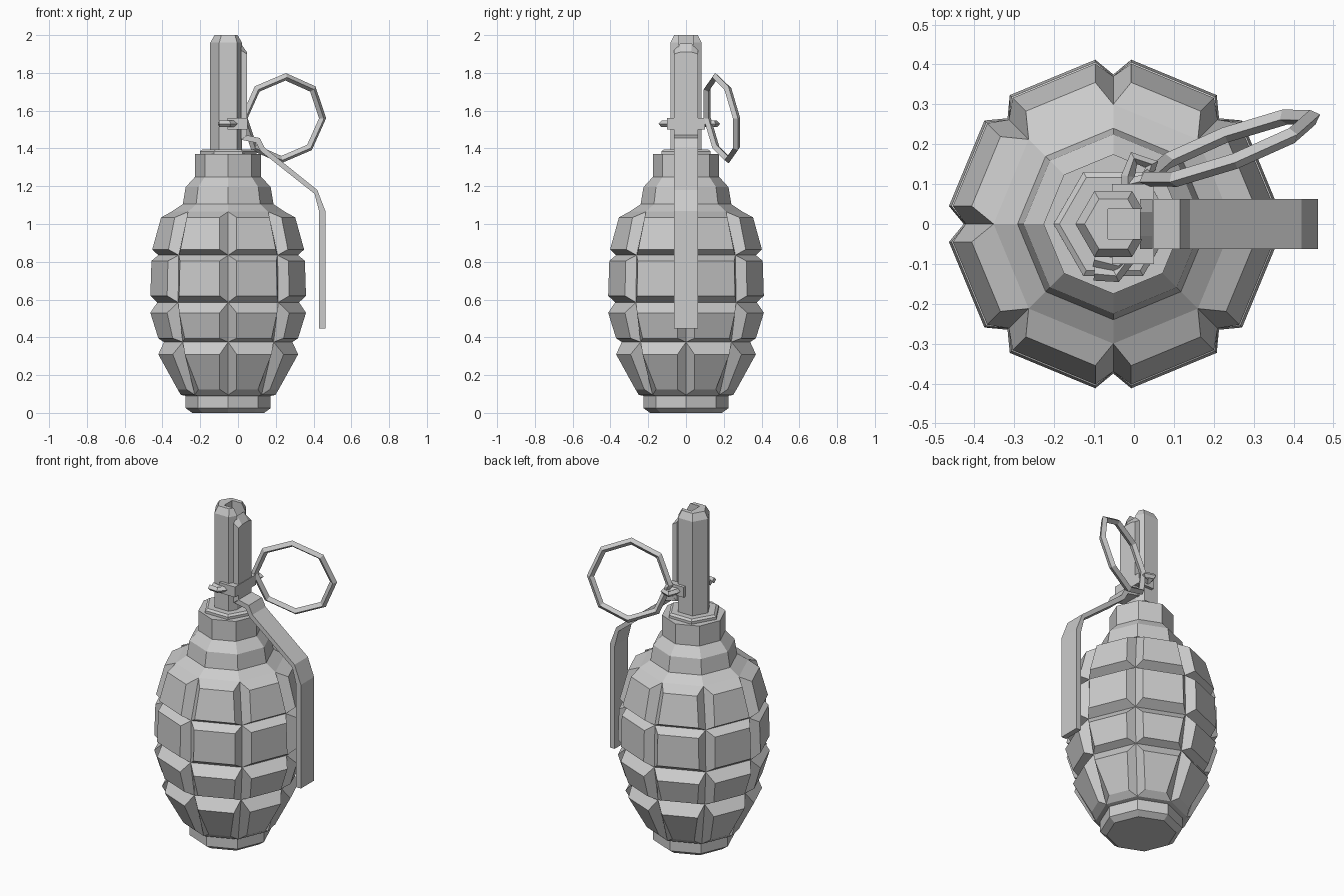
import bpy, bmesh, math
from mathutils import Vector, Matrix

if "Cube" in bpy.data.objects:
    bpy.data.objects.remove(bpy.data.objects["Cube"])

CX = -0.052  # axis of the body


def finish(bm, name):
    bmesh.ops.remove_doubles(bm, verts=bm.verts, dist=0.0005)
    bmesh.ops.recalc_face_normals(bm, faces=bm.faces)
    me = bpy.data.meshes.new(name)
    bm.to_mesh(me)
    bm.free()
    ob = bpy.data.objects.new(name, me)
    bpy.context.collection.objects.link(ob)
    return ob


def quad(bm, pts):
    bm.faces.new([bm.verts.new(p) for p in pts])


def ring_point(k, r, z, side=0.0, n=8):
    a = 2 * math.pi * k / n
    return Vector((CX + r * math.cos(a) - side * math.sin(a),
                   r * math.sin(a) + side * math.cos(a), z))


def lathe(bm, profile, n):
    """Faceted surface of revolution through (radius, z) pairs."""
    for (r0, z0), (r1, z1) in zip(profile, profile[1:]):
        for k in range(n):
            quad(bm, [ring_point(k, r0, z0, n=n), ring_point(k + 1, r0, z0, n=n),
                      ring_point(k + 1, r1, z1, n=n), ring_point(k, r1, z1, n=n)])


def cap(bm, r, z, n):
    quad(bm, [ring_point(k, r, z, n=n) for k in range(n)])


def prism(name, outline, to_3d, lo, hi):
    """Extrude a 2D outline between two depths."""
    bm = bmesh.new()
    a = [bm.verts.new(to_3d(p, lo)) for p in outline]
    b = [bm.verts.new(to_3d(p, hi)) for p in outline]
    bm.faces.new(a)
    bm.faces.new(b)
    for i in range(len(a)):
        j = (i + 1) % len(a)
        bm.faces.new((a[i], a[j], b[j], b[i]))
    return finish(bm, name)


# Body: octagonal core with raised segments between the grooves
bm = bmesh.new()
lathe(bm, [(.175, 1.37), (.175, 1.25), (.225, 1.195), (.24, 1.105), (.30, 1.065)], 8)
lathe(bm, [(.25, .095), (.225, .09), (.225, .025), (.19, 0)], 8)
cap(bm, .175, 1.37, 8)
cap(bm, .19, 0, 8)
grooves = [(.30, 1.065), (.37, .835), (.375, .585), (.34, .375), (.25, .095)]
bumps = [((.355, 1.035), (.402, .865)), ((.406, .805), (.412, .62)),
         ((.412, .53), (.37, .395)), ((.37, .31), (.268, .125))]
for i, (top, bottom) in enumerate(bumps):
    for k in range(8):
        base = [ring_point(k, *grooves[i]), ring_point(k + 1, *grooves[i]),
                ring_point(k + 1, *grooves[i + 1]), ring_point(k, *grooves[i + 1])]
        out = [ring_point(k, *top, .045), ring_point(k + 1, *top, -.045),
               ring_point(k + 1, *bottom, -.045), ring_point(k, *bottom, .045)]
        quad(bm, out)
        for j in range(4):
            m = (j + 1) % 4
            quad(bm, [base[j], base[m], out[m], out[j]])
finish(bm, "segmented_body")

# Collar on the neck
bm = bmesh.new()
lathe(bm, [(.15, 1.36), (.15, 1.385), (.135, 1.395)], 6)
cap(bm, .15, 1.36, 6)
cap(bm, .135, 1.395, 6)
finish(bm, "neck_collar")

# Fuse tube: hexagon with a chamfered top, flat and slotted on the lever side
bm = bmesh.new()
lathe(bm, [(.095, 1.38), (.095, 1.96), (.072, 2.0)], 6)
cap(bm, .095, 1.38, 6)
cap(bm, .072, 2.0, 6)
tube = finish(bm, "fuse_tube")
for name, lo, hi in (("flat_cutter", (.02, -.2, 1.3), (.2, .2, 2.1)),
                     ("slot_cutter", (-.065, -.038, 1.75), (.1, .038, 2.1))):
    cutter = prism(name, [(lo[0], lo[1]), (hi[0], lo[1]), (hi[0], hi[1]), (lo[0], hi[1])],
                   lambda p, d: (p[0], p[1], d), lo[2], hi[2])
    mod = tube.modifiers.new(name, 'BOOLEAN')
    mod.operation, mod.object, mod.solver = 'DIFFERENCE', cutter, 'EXACT'
    bpy.context.view_layer.objects.active = tube
    bpy.ops.object.modifier_apply(modifier=name)
    bpy.data.objects.remove(cutter)

# Safety lever: bent strip in side profile
outer = [(.047, 1.47), (.115, 1.455), (.14, 1.405), (.42, 1.18), (.462, 1.07), (.462, .447)]
inner = [(.43, .447), (.43, 1.065), (.405, 1.16), (.12, 1.385), (.095, 1.43), (.02, 1.445)]
prism("safety_lever", outer + inner, lambda p, d: (p[0], d, p[1]), -.063, .063)

# Upper plate of the lever, with a sloped and narrowed top
bm = bmesh.new()
rings = []
for z0, z1, w in ((1.445, 1.47, .063), (1.92, 1.90, .063), (1.955, 1.91, .03)):
    rings.append([bm.verts.new(p) for p in
                  ((.015, -w, z0), (.047, -w, z1), (.047, w, z1), (.015, w, z0))])
for a, b in zip(rings, rings[1:]):
    for j in range(4):
        bm.faces.new((a[j], a[(j + 1) % 4], b[(j + 1) % 4], b[j]))
bm.faces.new(rings[0])
bm.faces.new(rings[-1])
finish(bm, "lever_upper_plate")

# Bracket the pin passes through
prism("pin_bracket", [(-.055, 1.5), (.05, 1.5), (.05, 1.562), (-.055, 1.562)],
      lambda p, d: (p[0], d, p[1]), -.1, .1)

# Split pin: splayed end at the front, eye at the back
cu = bpy.data.curves.new("split_pin", 'CURVE')
cu.dimensions = '3D'
cu.bevel_depth, cu.bevel_resolution, cu.use_fill_caps = .017, 0, True
for path in ([(-.1, -.125), (-.045, -.13), (-.015, -.09), (-.015, .12),
              (.0, .165), (.045, .15), (.03, .11), (-.01, .1)],
             [(-.015, -.09), (-.04, -.105), (-.1, -.09)]):
    sp = cu.splines.new('POLY')
    sp.use_smooth = False
    sp.points.add(len(path) - 1)
    for pt, (x, y) in zip(sp.points, path):
        pt.co = (x, y, 1.53, 1)
pin = bpy.data.objects.new("split_pin", cu)
bpy.context.collection.objects.link(pin)
bpy.ops.object.select_all(action='DESELECT')
pin.select_set(True)
bpy.context.view_layer.objects.active = pin
bpy.ops.object.convert(target='MESH')

# Pull ring: tilted octagon
bpy.ops.mesh.primitive_torus_add(major_segments=8, minor_segments=4,
                                 major_radius=.222, minor_radius=.02)
ring = bpy.context.object
ring.name = "pull_ring"
u = Vector((.937, .35, 0)).normalized()
v = Vector((.056, -.15, 1)).normalized()
basis = Matrix((u, v, u.cross(v))).transposed().to_4x4()
ring.matrix_world = Matrix.Translation((.24, .19, 1.56)) @ basis
